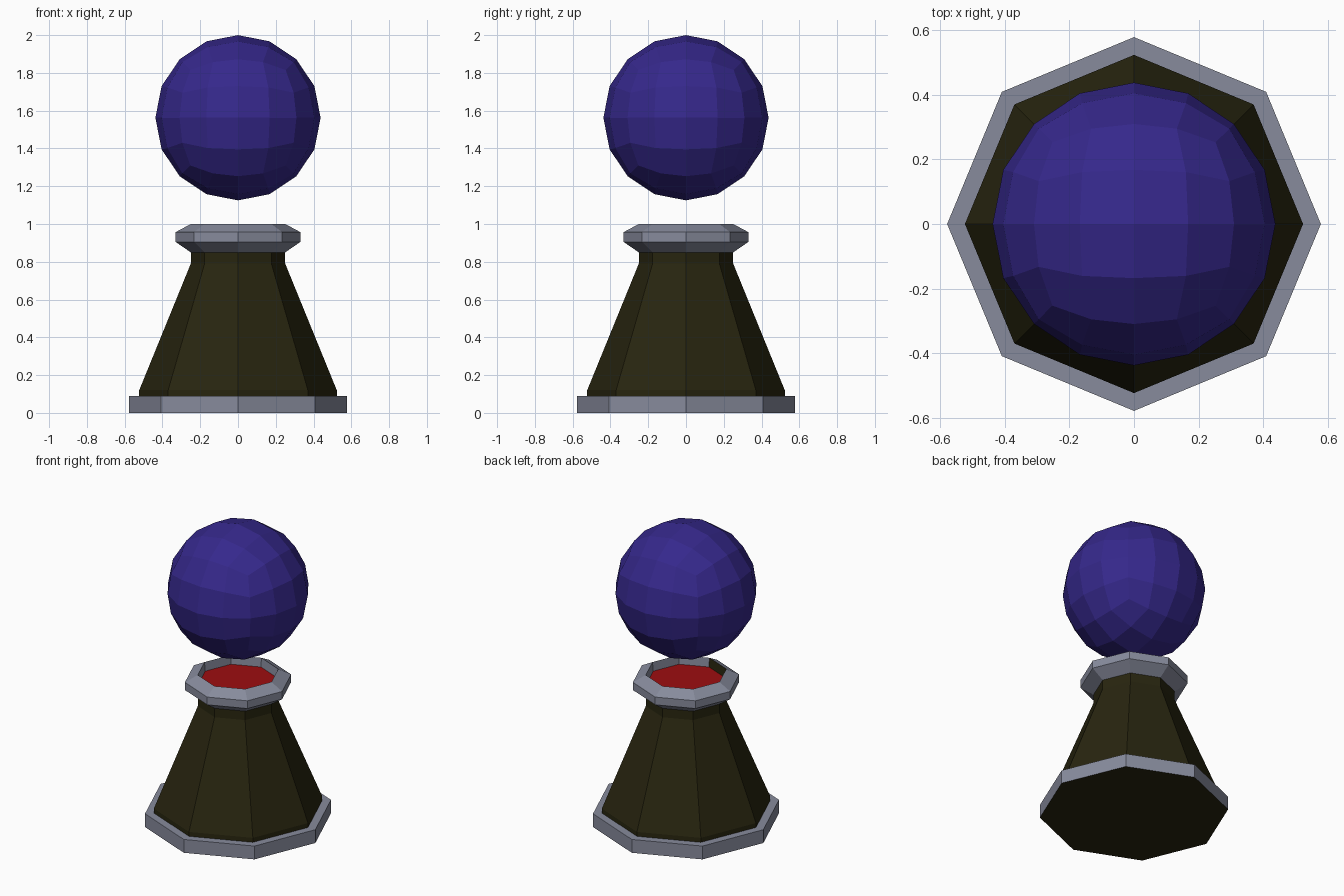
import bpy, bmesh, math
from mathutils import Vector

if "Cube" in bpy.data.objects:
    bpy.data.objects.remove(bpy.data.objects["Cube"])

SIDES = 8


def material(name, rgb):
    m = bpy.data.materials.new(name)
    m.diffuse_color = (*rgb, 1.0)
    m.use_nodes = True
    m.node_tree.nodes["Principled BSDF"].inputs["Base Color"].default_value = m.diffuse_color
    return m


olive = material("dark olive", (0.021, 0.0185, 0.0048))
grey = material("blue grey", (0.242, 0.258, 0.333))
purple = material("deep purple", (0.036, 0.021, 0.26))
red = material("red", (0.34, 0.0044, 0.005))


def finish(name, bm, mats):
    me = bpy.data.meshes.new(name)
    bm.to_mesh(me)
    bm.free()
    for m in mats:
        me.materials.append(m)
    ob = bpy.data.objects.new(name, me)
    bpy.context.collection.objects.link(ob)
    return ob


def lathe(profile, cap_bottom=False, cap_top=False):
    """Eight-sided turned shape from (radius, z) pairs listed outward-facing."""
    bm = bmesh.new()
    rings = [[bm.verts.new((r * math.cos(k * math.tau / SIDES),
                            r * math.sin(k * math.tau / SIDES), z))
              for k in range(SIDES)] for r, z in profile]
    for a, b in zip(rings, rings[1:]):
        for k in range(SIDES):
            n = (k + 1) % SIDES
            bm.faces.new((a[k], a[n], b[n], b[k]))
    if cap_bottom:
        bm.faces.new(rings[0][::-1])
    if cap_top:
        bm.faces.new(rings[-1])
    bm.normal_update()
    return bm


# Base plinth: grey band with an olive underside
bm = lathe([(0.578, 0), (0.578, 0.09), (0.515, 0.09)], cap_bottom=True)
for f in bm.faces:
    f.material_index = 1 if f.normal.z < -0.9 else 0
finish("base", bm, [grey, olive])

# Tapered body with a straight neck
finish("body", lathe([(0.523, 0.09), (0.523, 0.12), (0.25, 0.79), (0.25, 0.855)]), [olive])

# Collar with a recessed red seat; one inner wall panel is olive
bm = lathe([(0.25, 0.85), (0.33, 0.905), (0.33, 0.957), (0.25, 1.0), (0.245, 0.94)],
           cap_top=True)
panel = Vector((math.cos(math.radians(247.5)), math.sin(math.radians(247.5)), 0))
for f in bm.faces:
    c = f.calc_center_median()
    inner = c.xy.length < 0.24 and c.z > 0.93
    if f.normal.z > 0.9:
        f.material_index = 1
    elif inner and c.xy.normalized().dot(panel.xy) > 0.98:
        f.material_index = 2
finish("collar", bm, [grey, red, olive])

# Floating ball: cube divided twice and pushed out to a sphere
bm = bmesh.new()
bmesh.ops.create_cube(bm, size=1)
for _ in range(2):
    bmesh.ops.subdivide_edges(bm, edges=bm.edges[:], cuts=1, use_grid_fill=True)
    for v in bm.verts:
        v.co = v.co.normalized() * 0.4375
for v in bm.verts:
    v.co.z += 1.5625
bmesh.ops.recalc_face_normals(bm, faces=bm.faces[:])
finish("ball", bm, [purple])
